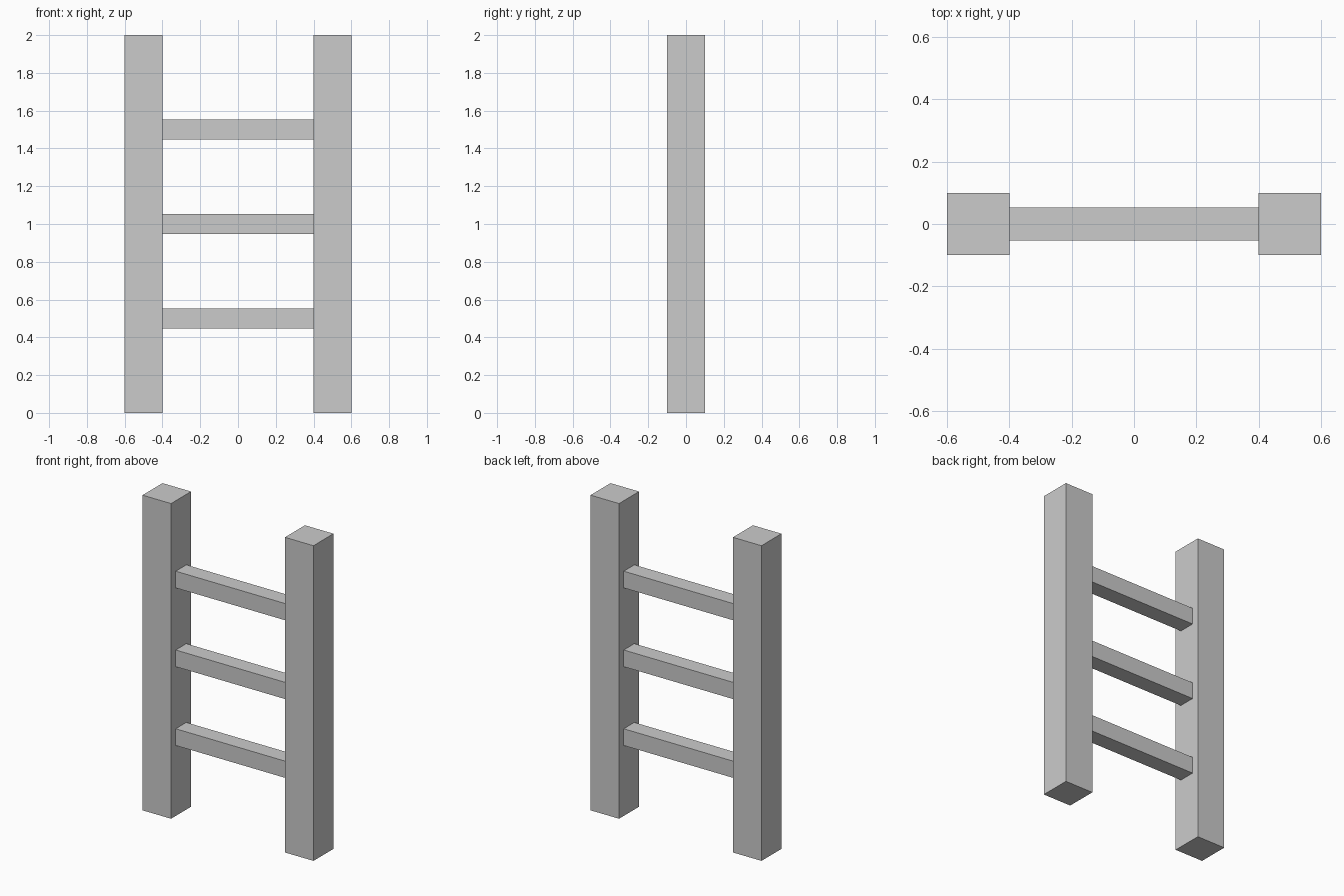
import bpy

if "Cube" in bpy.data.objects:
    bpy.data.objects.remove(bpy.data.objects["Cube"])


def box(name, center, size):
    bpy.ops.mesh.primitive_cube_add(size=1, location=center)
    obj = bpy.context.object
    obj.name = name
    obj.scale = size
    bpy.ops.object.transform_apply(location=False, rotation=False, scale=True)
    return obj


# Upright posts
for side, x in (("left", -0.5), ("right", 0.5)):
    box(f"{side}_post", (x, 0, 1), (0.2, 0.2, 2))

# Square rungs between the posts
for i in range(3):
    box(f"rung_{i + 1}", (0, 0, 0.5 * (i + 1)), (0.8, 0.106, 0.106))
